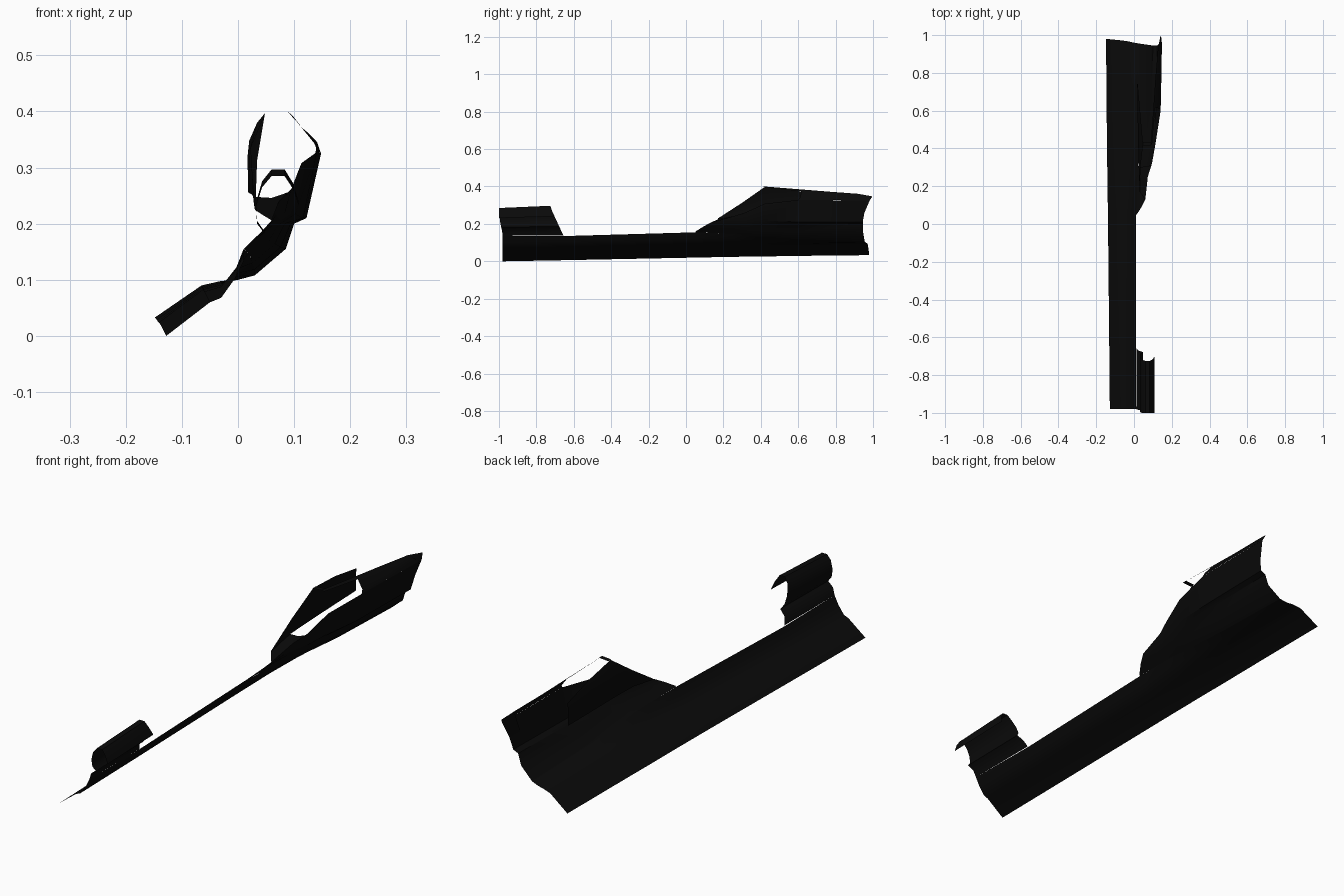
import bpy, math

black = bpy.data.materials.new("matte_black")
black.diffuse_color = (0.003, 0.003, 0.003, 1)


def loft(name, sections):
    """Skin a thin sheet across rows of (x, y, z) points."""
    n = len(sections[0])
    verts = [p for s in sections for p in s]
    faces = [(i * n + j, i * n + j + 1, (i + 1) * n + j + 1, (i + 1) * n + j)
             for i in range(len(sections) - 1) for j in range(n - 1)]
    me = bpy.data.meshes.new(name)
    me.from_pydata(verts, [], faces)
    me.validate()
    me.materials.append(black)
    ob = bpy.data.objects.new(name, me)
    bpy.context.collection.objects.link(ob)
    bpy.context.view_layer.objects.active = ob
    ob.select_set(True)
    bpy.ops.object.shade_smooth_by_angle(angle=math.radians(40))
    ob.select_set(False)
    return ob


def at(y, pts):
    return [(x, y, z) for x, z in pts]


def mix(a, b, t):
    return tuple(p + (q - p) * t for p, q in zip(a, b))


# Long lower panel: creased strip running the full length
loft("lower_panel", [
    at(-.98, [(-.128, 0), (-.05, .06), (-.03, .068), (-.005, .103), (.012, .137)]),
    at(-.65, [(-.131, .006), (-.053, .065), (-.031, .073), (-.004, .108), (.01, .135)]),
    at(.05, [(-.138, .02), (-.06, .079), (-.03, .088), (-.003, .122), (.01, .155)]),
    at(.25, [(-.141, .024), (-.062, .083), (-.03, .091), (0, .12), (.02, .147)]),
    at(.42, [(-.143, .026), (-.063, .085), (-.03, .093), (0, .112), (.026, .13)]),
    at(.6, [(-.145, .029), (-.064, .087), (-.03, .095), (0, .106), (.029, .118)]),
    [(-.148, .98, .033), (-.065, .972, .09), (-.03, .967, .098),
     (0, .96, .1), (.03, .955, .108)],
])

# Front hook: sheet rises, curls over the top and ends free on the right
hook = [(.012, .137), (.022, .165), (.047, .183), (.034, .2), (.032, .23),
        (.043, .265), (.06, .285), (.083, .285), (.098, .262), (.108, .232)]
front, back = [], []
for i, (x, z) in enumerate(hook):
    lift = .012 * min(1, max(0, (z - .14) / .14))
    front.append((x, -.98 - .02 * min(1, i / 5), z))
    back.append((x, -.655 - .07 * min(1, (z - .137) / .14), z + lift))
loft("front_hook", [[mix(a, b, k / 4) for a, b in zip(front, back)] for k in range(5)])

# Rear outer wall: grows out of the panel edge and swells to the right
loft("rear_outer_wall", [
    at(.05, [(.01, .155), (.011, .156), (.012, .157), (.013, .158), (.014, .159)]),
    at(.09, [(.012, .154), (.02, .163), (.027, .17), (.034, .177), (.04, .184)]),
    at(.13, [(.014, .152), (.03, .17), (.045, .185), (.055, .195), (.06, .206)]),
    at(.25, [(.02, .147), (.045, .175), (.06, .195), (.068, .215), (.073, .24)]),
    at(.32, [(.023, .139), (.055, .169), (.071, .197), (.083, .217), (.095, .262)]),
    at(.42, [(.026, .13), (.066, .164), (.083, .2), (.102, .217), (.113, .308)]),
    at(.6, [(.029, .118), (.076, .158), (.094, .2), (.116, .21), (.141, .328)]),
    [(.03, .955, .108), (.085, .947, .155), (.1, .945, .2), (.122, .945, .21),
     (.148, .965, .325)],
])

# Upper rear wall, closing the side behind the window opening
loft("rear_upper_wall", [
    [(.141, .6, .328), (.137, .61, .342), (.103, .62, .384)],
    [(.145, .78, .327), (.139, .77, .343), (.113, .77, .372)],
    [(.148, .965, .325), (.141, .94, .345), (.126, .92, .361)],
])

# Slim rail over the window opening and cross bar at the peak
loft("window_rail", [
    [(.088, .42, .4), (.096, .42, .394)],
    [(.103, .62, .384), (.112, .62, .374)],
])
loft("peak_bar", [
    [(.048, .415, .397), (.048, .435, .397)],
    [(.09, .415, .4), (.09, .435, .4)],
])

# Rear end flange with pointed tip
loft("rear_flange", [
    [(.126, .92, .361), (.14, .997, .347)],
    [(.14, .91, .34), (.146, .982, .325)],
    [(.128, .885, .25), (.13, .95, .25)],
])

# Inner flap on the left, folded up to the peak
loft("inner_flap", [
    at(.17, [(.03, .225), (.03, .227), (.031, .229)]),
    at(.3, [(.027, .248), (.025, .285), (.034, .313)]),
    at(.42, [(.025, .252), (.022, .335), (.048, .397)]),
    at(.58, [(.021, .254), (.019, .335), (.034, .38)]),
    at(.74, [(.018, .256), (.017, .32), (.02, .348)]),
])

# Nose lip joining outer wall and inner flap
loft("nose_lip", [
    [(.06, .13, .206), (.045, .15, .215), (.03, .17, .225)],
    [(.073, .25, .24), (.05, .25, .24), (.028, .24, .238)],
    [(.092, .31, .257), (.06, .305, .246), (.027, .3, .248)],
])
